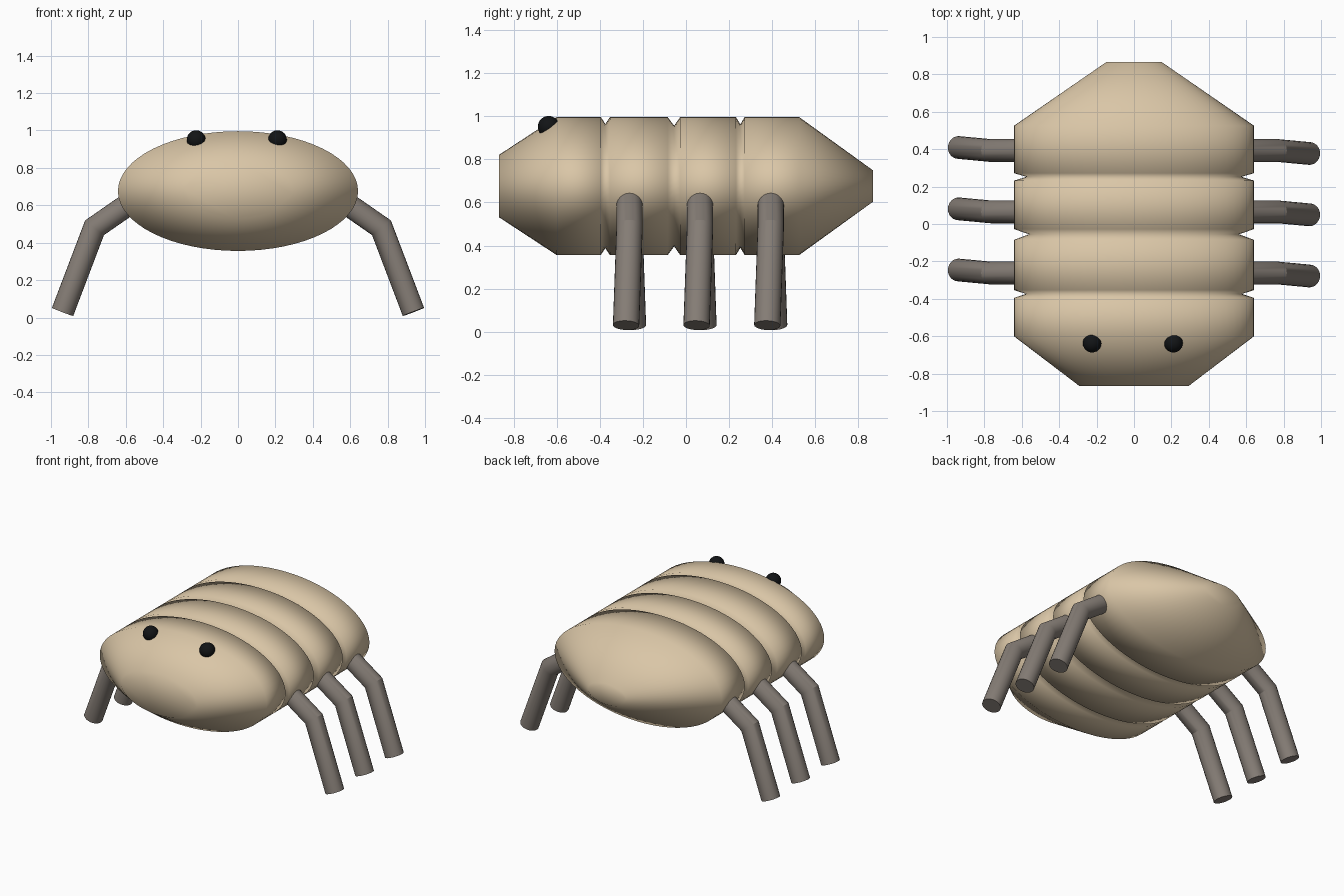
import bpy, bmesh, math
from mathutils import Vector

if "Cube" in bpy.data.objects:
    bpy.data.objects.remove(bpy.data.objects["Cube"])


def material(name, rgb):
    m = bpy.data.materials.new(name)
    m.diffuse_color = (*rgb, 1)
    m.use_nodes = True
    m.node_tree.nodes["Principled BSDF"].inputs["Base Color"].default_value = m.diffuse_color
    return m


TAN = material("tan shell", (0.70, 0.565, 0.385))
GREY = material("grey brown leg", (0.235, 0.205, 0.18))
BLACK = material("black eye", (0.006, 0.007, 0.008))


def finish(bm, name, mat, sharp=None):
    bmesh.ops.recalc_face_normals(bm, faces=bm.faces)
    mesh = bpy.data.meshes.new(name)
    bm.to_mesh(mesh)
    bm.free()
    mesh.materials.append(mat)
    mesh.shade_smooth()
    if sharp:
        mesh.set_sharp_from_angle(angle=math.radians(sharp))
    ob = bpy.data.objects.new(name, mesh)
    bpy.context.collection.objects.link(ob)
    return ob


def loft(bm, rings):
    loops = [[bm.verts.new(p) for p in ring] for ring in rings]
    n = len(loops[0])
    for a, b in zip(loops, loops[1:]):
        for i in range(n):
            j = (i + 1) % n
            bm.faces.new((a[i], a[j], b[j], b[i]))
    bm.faces.new(loops[0])
    bm.faces.new(loops[-1][::-1])


# Body: elliptical rings along y, pinched at three grooves (y, scale)
profile = [(-0.867, 0.453), (-0.60, 1),
           (-0.395, 1), (-0.374, 0.9), (-0.353, 1),
           (-0.085, 1), (-0.055, 0.875), (-0.027, 1),
           (0.232, 1), (0.252, 0.895), (0.272, 1),
           (0.525, 1), (0.867, 0.228)]
SIDES = 64
bm = bmesh.new()
loft(bm, [[(0.642 * s * math.cos(math.tau * i / SIDES), y,
            0.676 + 0.32 * s * math.sin(math.tau * i / SIDES))
           for i in range(SIDES)] for y, s in profile])
finish(bm, "segmented_body", TAN)


# Legs: bent tubes with a mitred knee; each foot is turned slightly about z
def leg(name, y, side):
    pts = [Vector((side * 0.50, y, 0.665)),
           Vector((side * 0.767, y, 0.48)),
           Vector((side * 0.938, y - side * 0.016, 0.03))]
    d1, d2 = (pts[1] - pts[0]).normalized(), (pts[2] - pts[1]).normalized()
    cuts = [d1, (d1 + d2).normalized(), d2]
    dirs = [d1, d1, d2]
    rings = []
    for p, d, n in zip(pts, dirs, cuts):
        u = d.cross(Vector((0, 1, 0))).normalized()
        v = u.cross(d).normalized()
        ring = []
        for i in range(24):
            a = math.tau * i / 24
            o = (u * math.cos(a) + v * math.sin(a)) * 0.061
            ring.append(p + o - d * (o.dot(n) / d.dot(n)))  # slide onto cut
        rings.append(ring)
    bm = bmesh.new()
    loft(bm, rings)
    finish(bm, name, GREY, 30)


for row, y in (("front", -0.262), ("middle", 0.065), ("rear", 0.393)):
    for label, side in (("left", -1), ("right", 1)):
        leg(f"{row}_{label}_leg", y, side)

# Eyes: balls half sunk into the head
for label, x in (("left", -0.224), ("right", 0.211)):
    bm = bmesh.new()
    bmesh.ops.create_uvsphere(bm, u_segments=24, v_segments=16, radius=0.05)
    eye = finish(bm, f"{label}_eye", BLACK)
    eye.location = (x, -0.637, 0.951)
